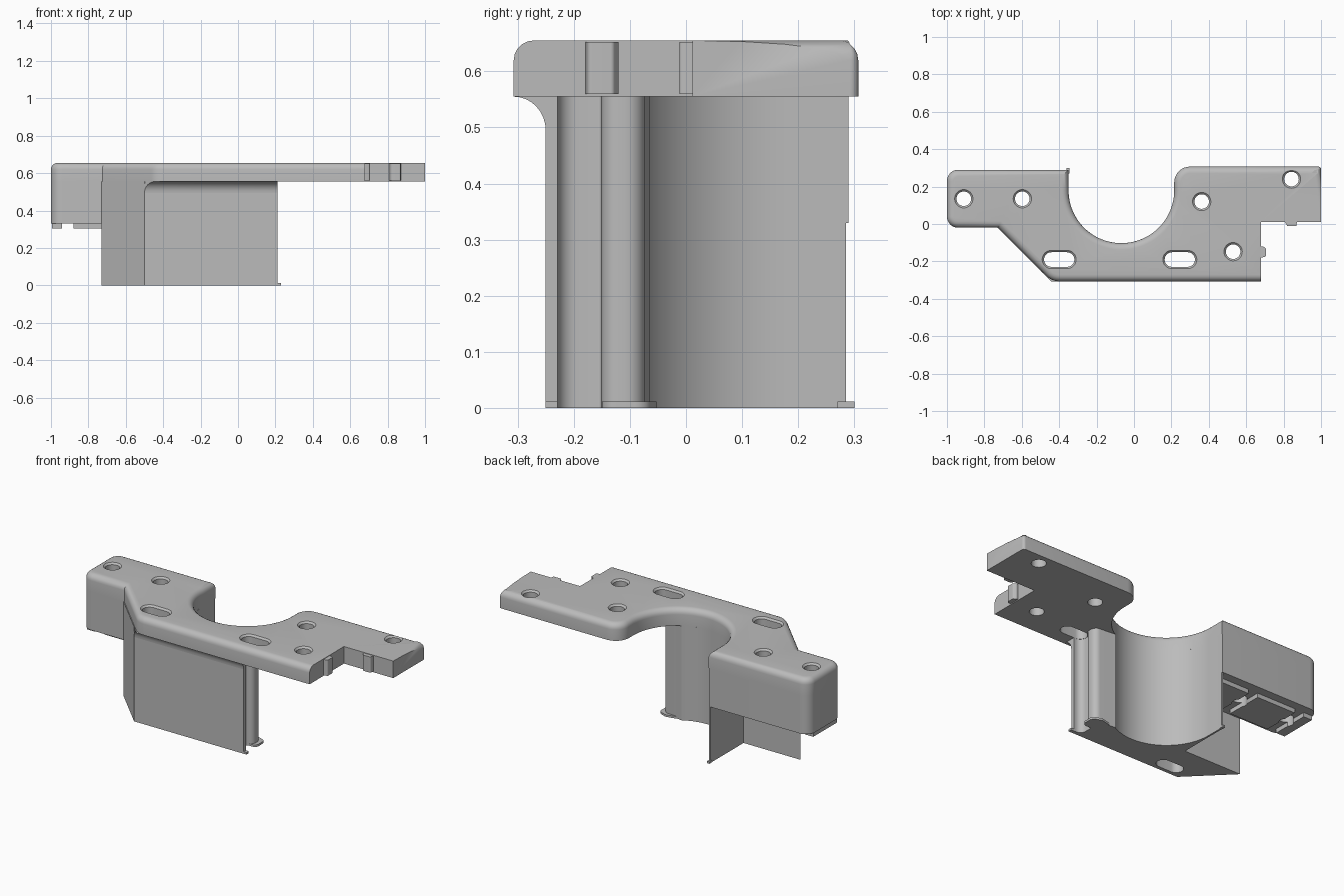
import bpy, bmesh, math

if "Cube" in bpy.data.objects:
    bpy.data.objects.remove(bpy.data.objects["Cube"])

grey = bpy.data.materials.new("plain grey")
grey.use_nodes = True
grey.diffuse_color = (0.5, 0.5, 0.5, 1)
grey.node_tree.nodes["Principled BSDF"].inputs["Base Color"].default_value = (0.5, 0.5, 0.5, 1)


def rounded(points, steps=8):
    """Outline from (x, y) or (x, y, radius) corners, with radii turned into arcs."""
    out = []
    for i, p in enumerate(points):
        if len(p) == 2:
            out.append(p)
            continue
        x, y, r = p
        dirs = []
        for q in (points[i - 1], points[(i + 1) % len(points)]):
            d = math.hypot(q[0] - x, q[1] - y)
            dirs.append(((q[0] - x) / d, (q[1] - y) / d))
        (ax, ay), (bx, by) = dirs
        half = math.acos(max(-1, min(1, ax * bx + ay * by))) / 2
        mx, my = ax + bx, ay + by
        m = math.hypot(mx, my)
        cx, cy = x + mx / m * r / math.sin(half), y + my / m * r / math.sin(half)
        t = r / math.tan(half)
        start = math.atan2(y + ay * t - cy, x + ax * t - cx)
        sweep = math.atan2(y + by * t - cy, x + bx * t - cx) - start
        sweep = (sweep + math.pi) % math.tau - math.pi
        n = 24 if r > 0.2 else steps
        out += [(cx + r * math.cos(start + sweep * k / n),
                 cy + r * math.sin(start + sweep * k / n)) for k in range(n + 1)]
    return out


def add_loft(bm, rings):
    """Closed solid through a list of (outline, z) rings."""
    loops = [[bm.verts.new((x, y, z)) for x, y in outline] for outline, z in rings]
    bm.faces.new(loops[0][::-1])
    bm.faces.new(loops[-1])
    n = len(loops[0])
    for low, high in zip(loops, loops[1:]):
        for i in range(n):
            j = (i + 1) % n
            bm.faces.new((low[i], low[j], high[j], high[i]))


def finish(bm, name):
    bmesh.ops.remove_doubles(bm, verts=bm.verts[:], dist=0.0003)
    bmesh.ops.recalc_face_normals(bm, faces=bm.faces[:])
    mesh = bpy.data.meshes.new(name)
    bm.to_mesh(mesh)
    bm.free()
    mesh.materials.append(grey)
    obj = bpy.data.objects.new(name, mesh)
    bpy.context.collection.objects.link(obj)
    return obj


def prism(name, outline, z0, z1):
    bm = bmesh.new()
    add_loft(bm, [(outline, z0), (outline, z1)])
    return finish(bm, name)


def box(name, x0, x1, y0, y1, z0, z1):
    return prism(name, [(x0, y0), (x1, y0), (x1, y1), (x0, y1)], z0, z1)


def slot(x, y, half, r, n=16):
    """Stadium outline; a circle when half is zero."""
    pts = []
    for side in (1, -1):
        for k in range(n + (half > 0)):
            a = math.pi * k / n - side * math.pi / 2
            pts.append((x + side * half + r * math.cos(a), y + r * math.sin(a)))
    return pts


TOP, UNDER, BLOCK, FOOT = 0.655, 0.555, 0.33, 0.305
U_X, U_Y, U_R = -0.0675, 0.18, 0.2825

# Top plate with a U-shaped bay, rounded over along its upper rim
plate_outline = rounded([
    (-1, -0.02, 0.06), (-0.725, -0.02), (-0.438, -0.307, 0.1), (0.68, -0.307),
    (0.68, 0.012), (1, 0.012), (1, 0.307, 0.015), (0.215, 0.307, 0.085),
    (0.215, U_Y - U_R, U_R), (-0.35, U_Y - U_R, U_R), (-0.35, 0.29), (-1, 0.29, 0.06)])
bm = bmesh.new()
add_loft(bm, [(plate_outline, UNDER), (plate_outline, TOP)])
bmesh.ops.remove_doubles(bm, verts=bm.verts[:], dist=0.0003)
rim = []
for e in bm.edges:
    mid = (e.verts[0].co + e.verts[1].co) / 2
    if mid.z > TOP - 0.001 and not (mid.x > 0.6 and mid.y < 0.29):
        rim.append(e)
bmesh.ops.bevel(bm, geom=rim, offset=0.035, segments=5, profile=0.5, affect='EDGES')
plate = finish(bm, "top_plate")

# Deep end block under the plate, with feet split by channels
block = prism("end_block", rounded([(-1, -0.02, 0.06), (-0.351, -0.02), (-0.351, 0.29),
                                    (-1, 0.29, 0.06)]), BLOCK, UNDER)
feet = [box("block_foot", a, b, 0.02, 0.24, FOOT, BLOCK)
        for a, b in ((-0.995, -0.94), (-0.88, -0.63), (-0.57, -0.37))]

# Column: bay wall, thin blade, side post, groove and front wall
bay = [(U_X + U_R * math.cos(math.radians(a)), U_Y + U_R * math.sin(math.radians(a)))
       for a in range(180, 304, 6)]
column = prism("column", rounded(
    [(-0.5, -0.25), (-0.73, -0.02), (-0.36, -0.02), (-0.36, 0.285), (-0.35, 0.285)] + bay +
    [(0.12, -0.07), (0.2, -0.075, 0.035), (0.2, -0.151, 0.03), (0.163, -0.151, 0.006),
     (0.163, -0.229, 0.035), (0.212, -0.229), (0.212, -0.25)]), 0, UNDER)

# Flared lips along the column's bottom edge
prism("post_lip", rounded([(0.11, -0.065), (0.17, -0.052, 0.02), (0.222, -0.07, 0.03),
                           (0.222, -0.15, 0.025), (0.17, -0.15)]), 0, 0.012)
box("front_wall_lip", 0.19, 0.23, -0.25, -0.229, 0, 0.012)
box("blade_lip", -0.362, -0.346, 0.27, 0.3, 0, 0.012)

# Concave fillet joining the front wall to the plate
curve = [(-0.307 + 0.057 * math.sin(k * math.pi / 16),
          UNDER - 0.06 + 0.06 * math.cos(k * math.pi / 16)) for k in range(9)]
bm = bmesh.new()
section = curve + [(-0.249, UNDER)]
ends = []
for side in (0, 1):
    ends.append([bm.verts.new((0.212 if side else -0.25 - (y + 0.5), y, z)) for y, z in section])
bm.faces.new(ends[0])
bm.faces.new(ends[1][::-1])
for i in range(len(section)):
    j = (i + 1) % len(section)
    bm.faces.new((ends[0][i], ends[0][j], ends[1][j], ends[1][i]))
for v in ends[0]:
    v.co.x = -0.5 - (v.co.y + 0.25) * -1 * 0.9 if v.co.y > -0.25 else -0.5 + (-0.25 - v.co.y)
finish(bm, "front_fillet")

# Locating nubs on the two notch edges
prism("side_nub", rounded([(0.675, -0.18), (0.705, -0.175, 0.008), (0.705, -0.13, 0.008),
                           (0.69, -0.12), (0.675, -0.12)]), UNDER + 0.005, TOP - 0.003)
prism("notch_nub", rounded([(0.805, 0.015), (0.82, -0.012, 0.006), (0.868, -0.012, 0.006),
                            (0.872, 0.015)]), UNDER + 0.005, TOP - 0.003)

# Bolt holes and slots, slightly countersunk at the top
bm = bmesh.new()
for x, y, half in ((-0.91, 0.135, 0), (-0.597, 0.135, 0), (0.362, 0.12, 0), (0.842, 0.24, 0),
                   (0.53, -0.148, 0), (-0.4, -0.19, 0.042), (0.245, -0.19, 0.042)):
    narrow, wide = slot(x, y, half, 0.039), slot(x, y, half, 0.049)
    add_loft(bm, [(narrow, -0.1), (narrow, TOP - 0.01), (wide, TOP), (wide, TOP + 0.1)])
cutter = finish(bm, "hole_cutter")
cutter.hide_render = True
for obj in [plate, block, column] + feet:
    mod = obj.modifiers.new("holes", 'BOOLEAN')
    mod.operation, mod.solver, mod.object = 'DIFFERENCE', 'EXACT', cutter
    bpy.context.view_layer.objects.active = obj
    bpy.ops.object.modifier_apply(modifier=mod.name)
bpy.data.objects.remove(cutter)

# Smooth the rounded surfaces while keeping hard edges
bpy.ops.object.select_all(action='DESELECT')
for obj in bpy.context.collection.objects:
    if obj.type == 'MESH' and obj.data.materials and obj.data.materials[0] == grey:
        obj.select_set(True)
        bpy.context.view_layer.objects.active = obj
bpy.ops.object.shade_smooth_by_angle(angle=math.radians(30))
